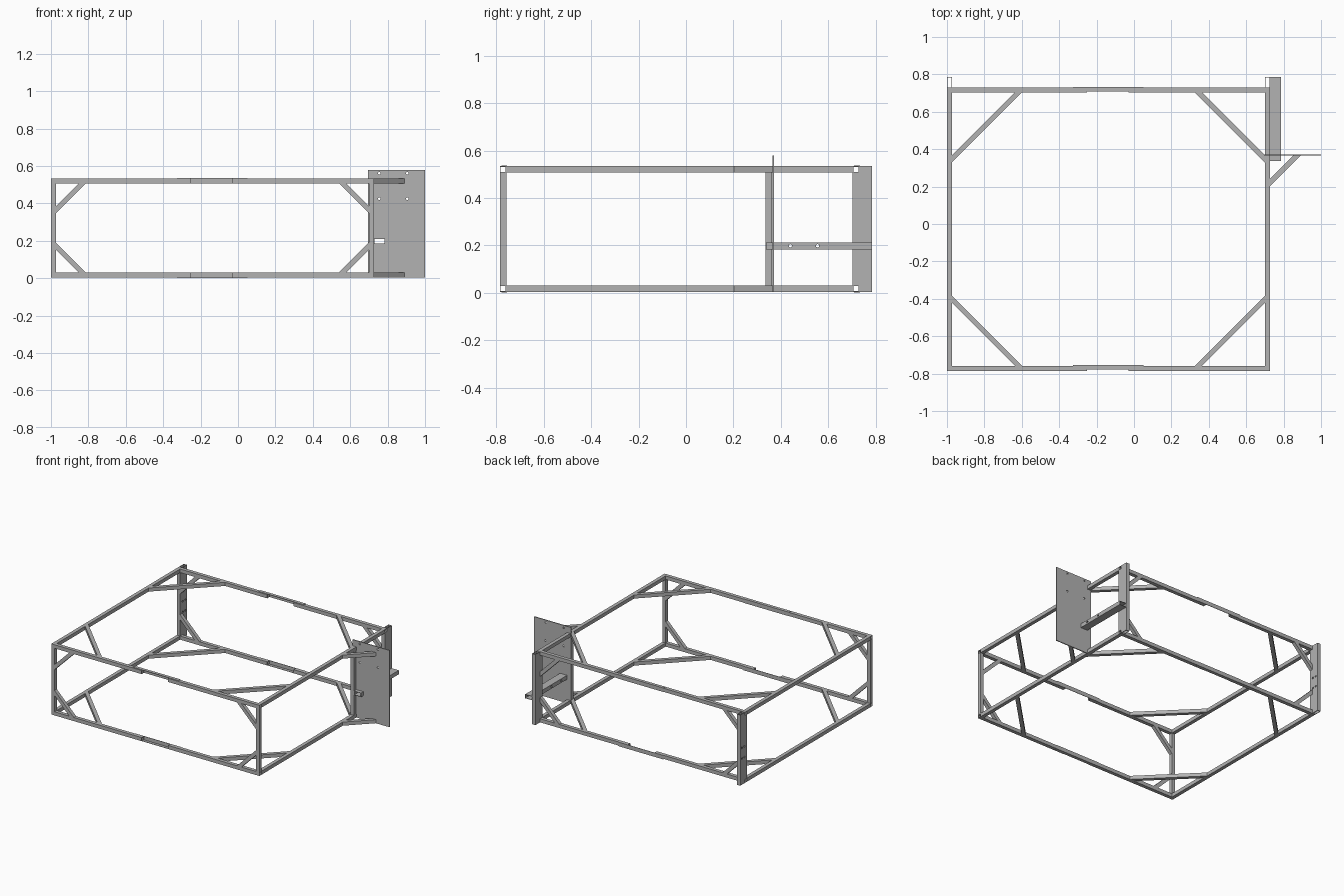
import bpy, bmesh, math
from mathutils import Vector, Matrix

cube = bpy.data.objects.get("Cube")
if cube:
    bpy.data.objects.remove(cube, do_unlink=True)

grey = bpy.data.materials.new("steel_grey")
grey.use_nodes = True
grey.diffuse_color = (0.45, 0.45, 0.45, 1)
grey.node_tree.nodes["Principled BSDF"].inputs["Base Color"].default_value = grey.diffuse_color

S, T = 0.027, 0.003                  # tube size and wall thickness
X0, X1 = -1.0, 0.727                 # frame outer limits
Y0, Y1, YB = -0.785, 0.73, 0.785
Z0, Z1 = 0.004, 0.534
GAP = (-0.25, -0.03)                 # opening in the split rails
PLATE_Y = 0.365


def finish(name, bm):
    bmesh.ops.recalc_face_normals(bm, faces=bm.faces)
    mesh = bpy.data.meshes.new(name)
    bm.to_mesh(mesh)
    bm.free()
    mesh.materials.append(grey)
    obj = bpy.data.objects.new(name, mesh)
    bpy.context.collection.objects.link(obj)
    return obj


def add_box(bm, lo, hi):
    lo, hi = Vector(lo), Vector(hi)
    mat = Matrix.Translation((lo + hi) / 2) @ Matrix.Diagonal((*(hi - lo), 1))
    bmesh.ops.create_cube(bm, size=1, matrix=mat)


def box(name, lo, hi):
    bm = bmesh.new()
    add_box(bm, lo, hi)
    return finish(name, bm)


def tube(name, lo, hi, axis, wall=T):
    """Open-ended hollow box section running along one axis."""
    u, v = [i for i in range(3) if i != axis]
    bm = bmesh.new()
    rings = []
    for end in (lo[axis], hi[axis]):
        for inset in (0, wall):
            ring = []
            for a, b in ((0, 0), (1, 0), (1, 1), (0, 1)):
                p = [0, 0, 0]
                p[axis] = end
                p[u] = hi[u] - inset if a else lo[u] + inset
                p[v] = hi[v] - inset if b else lo[v] + inset
                ring.append(bm.verts.new(p))
            rings.append(ring)
    outer0, inner0, outer1, inner1 = rings
    for a, b in ((outer0, outer1), (inner0, inner1), (outer0, inner0), (outer1, inner1)):
        for i in range(4):
            j = (i + 1) % 4
            bm.faces.new((a[i], a[j], b[j], b[i]))
    return finish(name, bm)


def brace(name, corner, u, v, su, sv, length):
    """Mitred diagonal across an inner corner, one tube deep on the third axis."""
    w = 3 - u - v
    t = S * math.sqrt(2)
    bm = bmesh.new()
    verts = []
    for a, b in ((length, 0), (0, length), (0, length - t), (length - t, 0)):
        p = list(corner)
        p[u] += su * a
        p[v] += sv * b
        verts.append(bm.verts.new(p))
    face = bm.faces.new(verts)
    ext = bmesh.ops.extrude_face_region(bm, geom=[face])
    shift = Vector((0, 0, 0))
    shift[w] = S
    bmesh.ops.translate(bm, vec=shift, verts=[g for g in ext["geom"] if isinstance(g, bmesh.types.BMVert)])
    return finish(name, bm)


def drill(obj, points, axis, radius=0.007, depth=0.1):
    """Cut round holes along an axis."""
    bm = bmesh.new()
    turn = Matrix.Rotation(math.pi / 2, 4, "Y" if axis == 0 else "X")
    for p in points:
        bmesh.ops.create_cone(bm, cap_ends=True, segments=12, radius1=radius, radius2=radius,
                              depth=depth, matrix=Matrix.Translation(p) @ turn)
    cut(obj, finish("cutter", bm))


def cut(obj, cutter):
    cutter.hide_render = True
    mod = obj.modifiers.new("cut", "BOOLEAN")
    mod.operation, mod.solver, mod.object = "DIFFERENCE", "EXACT", cutter
    deps = bpy.context.evaluated_depsgraph_get()
    mesh = bpy.data.meshes.new_from_object(obj.evaluated_get(deps))
    obj.modifiers.clear()
    obj.data = mesh
    bpy.data.objects.remove(cutter, do_unlink=True)


LEVELS = (("lower", Z0, 1), ("upper", Z1 - S, -1))
ENDS = (("right", X0, 1), ("left", X1 - S, -1))
ROWS = (("front", Y0, 1), ("back", Y1 - S, -1))

for level, z, sz in LEVELS:
    # Side rails
    for side, x, sx in ENDS:
        tube(f"{level}_{side}_side_rail", (x, Y0 + S, z), (x + S, Y1 - S, z + S), 1)
    for row, y, sy in ROWS:
        # Split cross rails
        tube(f"{level}_{row}_rail_right", (X0, y, z), (GAP[0], y + S, z + S), 0)
        tube(f"{level}_{row}_rail_left", (GAP[1], y, z), (X1, y + S, z + S), 0)
        # Angle splice bridging the gap
        bm = bmesh.new()
        a, b = GAP[0] - 0.075, GAP[1] + 0.08
        za = z - T if sz > 0 else z
        add_box(bm, (a, y + S, za), (b, y + S + T, za + S + T))
        zf = z - T if sz > 0 else z + S
        add_box(bm, (a, y + 0.006, zf), (b, y + S, zf + T))
        finish(f"{level}_{row}_splice", bm)
        for side, x, sx in ENDS:
            xi = x + S if sx > 0 else x
            yi = y + S if sy > 0 else y
            zi = z + S if sz > 0 else z
            # Flat corner brace and upright corner brace
            brace(f"{level}_{row}_{side}_flat_brace", (xi, yi, z), 0, 1, sx, sy, 0.374)
            brace(f"{level}_{row}_{side}_upright_brace", (xi, y, zi), 0, 2, sx, sz, 0.16)
    # Brace behind the mounting plate
    brace(f"{level}_plate_brace", (X1, PLATE_Y, z), 0, 1, 1, -1, 0.162)

# Posts
for side, x, sx in ENDS:
    tube(f"front_{side}_post", (x, Y0, Z0 + S), (x + S, Y0 + S, Z1 - S), 2)
    post = tube(f"back_{side}_post", (x, Y1 - S, Z0), (x + S, YB, Z1), 2)
    # Windows for the open rail ends
    for level, z, sz in LEVELS:
        cut(post, box("cutter", (x - 0.01, Y1 - S - 0.01, z + T), (x + S + 0.01, Y1 - T, z + S - T)))
    if side == "right":
        drill(post, [(x + S / 2, y, z) for y in (0.735, 0.765) for z in (0.2, 0.28)], 0)

# Strut and mounting plate
tube("plate_strut", (X1 - S, PLATE_Y - S - T, Z0 + S), (X1, PLATE_Y - T, Z1 - S), 2)
plate = box("mounting_plate", (0.695, PLATE_Y, Z0), (1.0, PLATE_Y + 0.007, 0.58))
drill(plate, [(x, PLATE_Y, z) for x in (0.755, 0.905) for z in (0.425, 0.562)], 1)

# Hollow arm through the plate
arm_lo, arm_hi = Vector((X1, 0.337, 0.183)), Vector((0.785, YB, 0.213))
inset = Vector((T, 0, T))
cut(plate, box("cutter", arm_lo + inset, arm_hi - inset))
arm = tube("hollow_arm", arm_lo, arm_hi, 1)
drill(arm, [(0.756, y, 0.198) for y in (0.44, 0.555)], 0)
